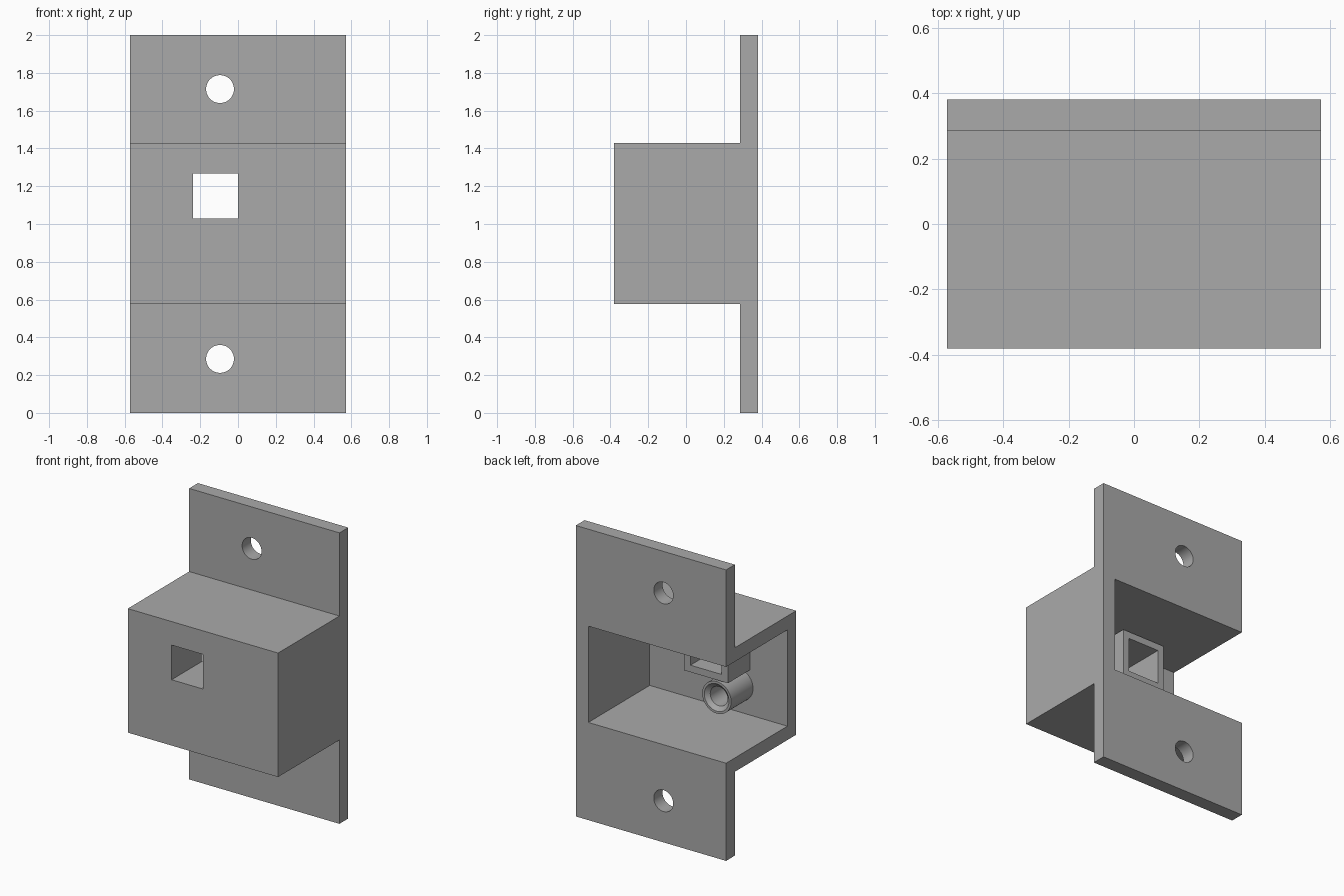
import bpy, bmesh, math
from mathutils import Matrix

cube = bpy.data.objects.get("Cube")
if cube:
    bpy.data.objects.remove(cube, do_unlink=True)

U = 1 / 21            # design unit
HALF_W, HALF_D = 12 * U, 8 * U
WALL = 2 * U
INNER_FRONT = -HALF_D + WALL
TUBE_END = INNER_FRONT + 5 * U
WIN_X, WIN_Z = -2.5 * U, 24.1 * U

grey = bpy.data.materials.new("plain_grey")
grey.use_nodes = True
GREY = (0.4, 0.4, 0.4, 1)
grey.diffuse_color = GREY
grey.node_tree.nodes["Principled BSDF"].inputs["Base Color"].default_value = GREY


def finish(name, bm):
    bmesh.ops.recalc_face_normals(bm, faces=bm.faces)
    mesh = bpy.data.meshes.new(name)
    bm.to_mesh(mesh)
    bm.free()
    obj = bpy.data.objects.new(name, mesh)
    bpy.context.collection.objects.link(obj)
    mesh.materials.append(grey)
    return obj


def box(name, x, y, z):
    bm = bmesh.new()
    bmesh.ops.create_cube(bm, size=1)
    for v in bm.verts:
        for i, (lo, hi) in enumerate((x, y, z)):
            v.co[i] = hi if v.co[i] > 0 else lo
    return finish(name, bm)


def rod(name, x, z, radius):
    bm = bmesh.new()
    bmesh.ops.create_cone(bm, cap_ends=True, segments=48, radius1=radius,
                          radius2=radius, depth=2,
                          matrix=Matrix.Translation((x, 0, z)) @ Matrix.Rotation(math.pi / 2, 4, "X"))
    return finish(name, bm)


def activate(obj):
    bpy.ops.object.select_all(action="DESELECT")
    obj.select_set(True)
    bpy.context.view_layer.objects.active = obj


def cut(obj, cutter):
    activate(obj)
    mod = obj.modifiers.new("cut", "BOOLEAN")
    mod.operation, mod.solver, mod.object = "DIFFERENCE", "EXACT", cutter
    bpy.ops.object.modifier_apply(modifier=mod.name)
    bpy.data.objects.remove(cutter, do_unlink=True)


def square(cx, cz, half):
    return (cx - half, cx + half), (cz - half, cz + half)


# Bracket body: hat-shaped side profile extruded across the width
flange_y = HALF_D - WALL
low, high, top = 12.1 * U, 30 * U, 42 * U
profile = [(HALF_D, 0), (HALF_D, top), (flange_y, top), (flange_y, high),
           (-HALF_D, high), (-HALF_D, low), (flange_y, low), (flange_y, 0)]
bm = bmesh.new()
face = bm.faces.new([bm.verts.new((-HALF_W, y, z)) for y, z in profile])
side = bmesh.ops.extrude_face_region(bm, geom=[face])
bmesh.ops.translate(bm, vec=(2 * HALF_W, 0, 0),
                    verts=[g for g in side["geom"] if isinstance(g, bmesh.types.BMVert)])
body = finish("bracket_body", bm)

# Cavity open at the back and on the -x side
cut(body, box("cavity_cutter", (-1, HALF_W - WALL), (INNER_FRONT, 1),
              (low + WALL, high - WALL)))

# Square window and mounting holes
wx, wz = square(WIN_X, WIN_Z, 2.5 * U)
cut(body, box("window_cutter", wx, (-1, 0), wz))
for z in (6 * U, 36 * U):
    cut(body, rod("hole_cutter", -2 * U, z, 1.55 * U))

# Square sleeve behind the window
sx, sz = square(WIN_X, WIN_Z, 3.5 * U)
sleeve = box("window_sleeve", sx, (INNER_FRONT, TUBE_END), sz)
cut(sleeve, box("sleeve_cutter", wx, (-1, 1), wz))

# Round boss with a countersunk bore, turned from a profile
R, RIM, BORE = 0.11, 0.094, 0.066
bm = bmesh.new()
ring = [(R, INNER_FRONT), (R, TUBE_END), (RIM, TUBE_END),
        (BORE, TUBE_END - 0.024), (BORE, INNER_FRONT)]
verts = [bm.verts.new((r, y, 0)) for r, y in ring]
edges = [bm.edges.new((a, b)) for a, b in zip(verts, verts[1:] + verts[:1])]
bmesh.ops.spin(bm, geom=verts + edges, axis=(0, 1, 0), cent=(0, 0, 0),
               angle=2 * math.pi, steps=48, use_merge=True)
bmesh.ops.remove_doubles(bm, verts=bm.verts, dist=1e-5)
bmesh.ops.translate(bm, verts=bm.verts, vec=(-0.2, 0, 0.86))
boss = finish("round_boss", bm)

for obj in (body, boss):
    activate(obj)
    bpy.ops.object.shade_smooth_by_angle(angle=math.radians(30))
